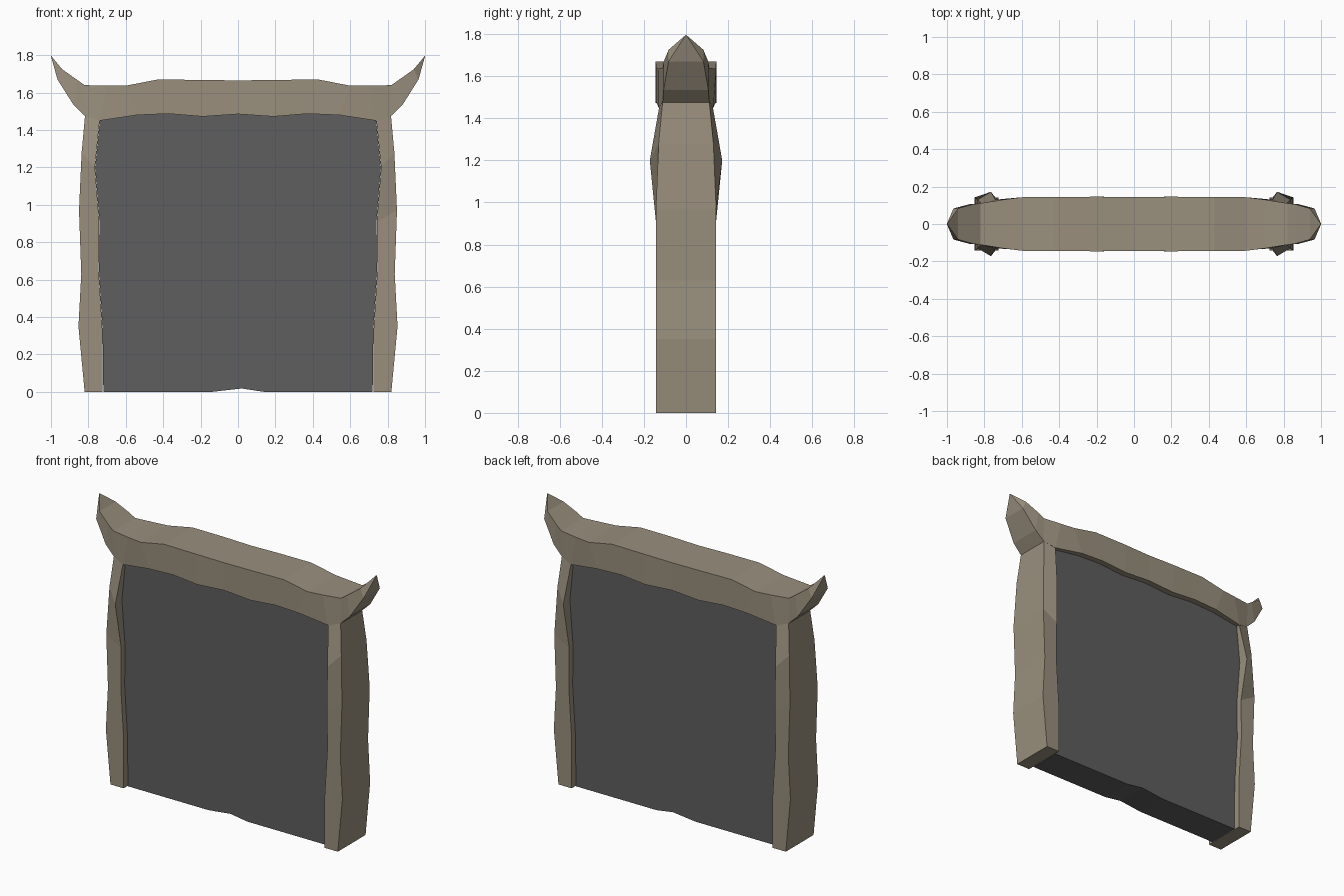
import bpy, bmesh

if "Cube" in bpy.data.objects:
    bpy.data.objects.remove(bpy.data.objects["Cube"])


def material(name, rgb):
    m = bpy.data.materials.new(name)
    m.diffuse_color = (*rgb, 1.0)
    m.use_nodes = True
    m.node_tree.nodes["Principled BSDF"].inputs["Base Color"].default_value = m.diffuse_color
    return m


stone = material("warm_stone", (0.32, 0.275, 0.205))
slate = material("dark_slate", (0.112, 0.112, 0.112))


def finish(name, bm, mat, mirror=False):
    bmesh.ops.recalc_face_normals(bm, faces=bm.faces)
    me = bpy.data.meshes.new(name)
    bm.to_mesh(me)
    bm.free()
    me.materials.append(mat)
    ob = bpy.data.objects.new(name, me)
    bpy.context.collection.objects.link(ob)
    if mirror:
        mod = ob.modifiers.new("mirror", 'MIRROR')
        mod.use_axis[0] = True
        mod.merge_threshold = 0.0005
    return ob


def loft(name, rings, mat, cap_start, cap_end):
    """Skin a row of equal-sized rings, mirrored across x."""
    bm = bmesh.new()
    rows = [[bm.verts.new(p) for p in r] for r in rings]
    n = len(rows[0])
    for a, b in zip(rows, rows[1:]):
        for i in range(n):
            j = (i + 1) % n
            bm.faces.new((a[i], a[j], b[j], b[i]))
    if cap_start:
        bm.faces.new(rows[0])
    if cap_end:
        bm.faces.new(rows[-1])
    return finish(name, bm, mat, True)


# side posts: z inner, z outer, x inner, x outer, half depth inner, half depth outer
post = [
    (0.00, 0.00, 0.725, 0.820, 0.143, 0.143),
    (0.33, 0.35, 0.725, 0.853, 0.143, 0.143),
    (0.65, 0.63, 0.745, 0.838, 0.143, 0.143),
    (0.91, 0.97, 0.742, 0.850, 0.143, 0.143),
    (1.20, 1.28, 0.765, 0.836, 0.172, 0.130),
    (1.45, 1.475, 0.740, 0.818, 0.128, 0.111),
]
loft("side_posts",
     [[(xi, -yi, zi), (xo, -yo, zo), (xo, yo, zo), (xi, yi, zi)]
      for zi, zo, xi, xo, yi, yo in post], stone, True, False)

# lintel sweeping out into upturned horns: x bottom, z bottom, x top, z top, half depth
beam = [
    (0.00, 1.485, 0.00, 1.665, 0.144),
    (0.19, 1.472, 0.20, 1.668, 0.146),
    (0.37, 1.487, 0.43, 1.670, 0.144),
    (0.54, 1.480, 0.60, 1.637, 0.143),
    (0.74, 1.450, 0.70, 1.637, 0.130),
    (0.818, 1.475, 0.82, 1.640, 0.111),
    (0.88, 1.535, 0.86, 1.668, 0.106),
    (0.965, 1.67, 0.94, 1.725, 0.083),
    (1.00, 1.794, 0.998, 1.795, 0.002),
]
loft("horned_lintel",
     [[(xb, -y, zb), (xt, -y, zt), (xt, y, zt), (xb, y, zb)]
      for xb, zb, xt, zt, y in beam], stone, False, True)

# dark panel filling the opening, its sides following the posts
half = [(0.14, 0.0), (0.72, 0.0)] + [(p[2] - 0.001, p[0]) for p in post[1:5]]
half += [(0.738, 1.46), (0.54, 1.50)]
outline = [(0.02, 0.018)] + half + [(-x, z) for x, z in reversed(half)]
bm = bmesh.new()
face = bm.faces.new([bm.verts.new((x, -0.105, z)) for x, z in outline])
ext = bmesh.ops.extrude_face_region(bm, geom=[face])
bmesh.ops.translate(bm, vec=(0, 0.21, 0),
                    verts=[g for g in ext["geom"] if isinstance(g, bmesh.types.BMVert)])
finish("door_panel", bm, slate)
